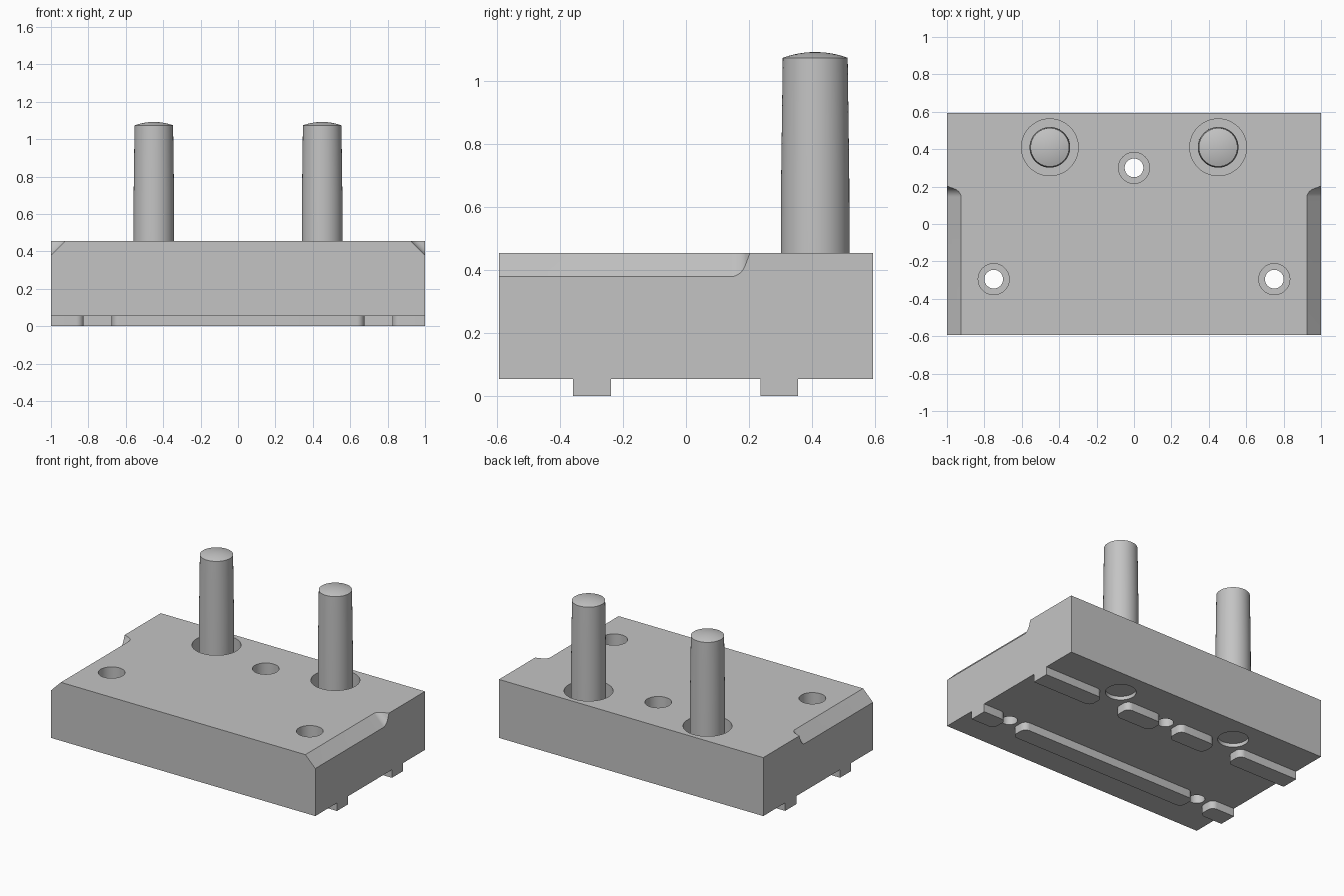
import bpy
import bmesh
import math
from mathutils import Vector

if "Cube" in bpy.data.objects:
    bpy.data.objects.remove(bpy.data.objects["Cube"], do_unlink=True)

HALF_X, HALF_Y = 1.0, 0.593
BASE_Z, TOP_Z = 0.055, 0.455
PIN_X, PIN_Y = 0.45, 0.41
WELL_Z, PIN_END = 0.25, 0.08

steel = bpy.data.materials.new("steel_grey")
steel.use_nodes = True
steel.diffuse_color = (0.55, 0.55, 0.55, 1)
steel.node_tree.nodes["Principled BSDF"].inputs["Base Color"].default_value = (0.55, 0.55, 0.55, 1)


def finish(name, bm):
    bmesh.ops.recalc_face_normals(bm, faces=bm.faces)
    mesh = bpy.data.meshes.new(name)
    bm.to_mesh(mesh)
    bm.free()
    mesh.materials.append(steel)
    obj = bpy.data.objects.new(name, mesh)
    bpy.context.collection.objects.link(obj)
    return obj


def activate(obj):
    bpy.ops.object.select_all(action="DESELECT")
    obj.select_set(True)
    bpy.context.view_layer.objects.active = obj


def smooth(obj):
    activate(obj)
    bpy.ops.object.shade_smooth_by_angle(angle=math.radians(30))


def prism(name, points, offset):
    """Extrude a flat outline along an offset."""
    bm = bmesh.new()
    face = bm.faces.new([bm.verts.new(p) for p in points])
    ext = bmesh.ops.extrude_face_region(bm, geom=[face])
    moved = [v for v in ext["geom"] if isinstance(v, bmesh.types.BMVert)]
    bmesh.ops.translate(bm, verts=moved, vec=offset)
    return finish(name, bm)


def lathe(name, profile, x, y, steps=64):
    """Revolve a (radius, height) profile that starts and ends on the axis."""
    bm = bmesh.new()
    verts = [bm.verts.new((r, 0, z)) for r, z in profile]
    edges = [bm.edges.new(pair) for pair in zip(verts, verts[1:])]
    bmesh.ops.spin(bm, geom=verts + edges, cent=(0, 0, 0), axis=(0, 0, 1),
                   angle=math.tau, steps=steps)
    bmesh.ops.remove_doubles(bm, verts=bm.verts, dist=1e-5)
    bmesh.ops.translate(bm, verts=bm.verts, vec=(x, y, 0))
    return finish(name, bm)


def cut(target, cutter):
    cutter.hide_render = True
    mod = target.modifiers.new("cut", "BOOLEAN")
    mod.operation = "DIFFERENCE"
    mod.solver = "EXACT"
    mod.object = cutter
    activate(target)
    bpy.ops.object.modifier_apply(modifier=mod.name)
    bpy.data.objects.remove(cutter, do_unlink=True)


# Base block
block = prism("base_block",
              [(sx * HALF_X, sy * HALF_Y, BASE_Z) for sx, sy in ((-1, -1), (1, -1), (1, 1), (-1, 1))],
              (0, 0, TOP_Z - BASE_Z))

# Counterbored screw holes
for x, y in ((0, 0.3), (-0.75, -0.295), (0.75, -0.295)):
    cut(block, lathe("screw_hole_cutter",
                     [(0, -0.1), (0.05, -0.1), (0.05, 0.3), (0.083, 0.3), (0.083, 0.6), (0, 0.6)], x, y))

# Stepped wells that hold the pins
for side in (-1, 1):
    cut(block, lathe("pin_well_cutter",
                     [(0, -0.1), (0.095, -0.1), (0.095, WELL_Z), (0.152, WELL_Z), (0.152, 0.6), (0, 0.6)],
                     side * PIN_X, PIN_Y))

# Slanted edge cuts along both sides, each ending in a filleted ramp
ramp = [(-0.7, 0.0), (0.145, 0.0)]
for i in range(1, 9):
    a = math.radians(65) * i / 8
    ramp.append((0.145 + 0.05 * math.sin(a), 0.05 * (1 - math.cos(a))))
ramp += [(0.238, 0.12), (-0.7, 0.12)]
for side in (-1, 1):
    normal = Vector((side, 0, 1)).normalized()
    along = Vector((side, 0, -1)).normalized()
    middle = Vector((side * (HALF_X - 0.0375), 0, TOP_Z - 0.0375))
    outline = [middle - along * 0.2 + normal * n + Vector((0, y, 0)) for y, n in ramp]
    cut(block, prism("edge_cutter", outline, along * 0.4))
smooth(block)


def key(name, x0, x1, y, round_start, round_end, half=0.06, r=0.04):
    """Locating key with rounded corners at the chosen ends."""
    outline = []
    corners = ((x1, 1, 1, 0, round_end), (x0, -1, 1, 90, round_start),
               (x0, -1, -1, 180, round_start), (x1, 1, -1, 270, round_end))
    for x, sx, sy, start, rounded in corners:
        if not rounded:
            outline.append((x, y + sy * half, 0))
            continue
        for i in range(9):
            a = math.radians(start + 90 * i / 8)
            outline.append((x - sx * r + r * math.cos(a), y + sy * (half - r) + r * math.sin(a), 0))
    smooth(prism(name, outline, (0, 0, BASE_Z)))


# Locating keys under the block
FRONT_Y, BACK_Y = -0.298, 0.296
key("front_key_middle", -0.675, 0.675, FRONT_Y, True, True)
for side, label in ((-1, "right"), (1, "left")):
    for name, near, far, y in (("front_key_outer", 0.825, HALF_X, FRONT_Y),
                               ("back_key_outer", 0.55, HALF_X, BACK_Y),
                               ("back_key_inner", 0.075, 0.35, BACK_Y)):
        x0, x1 = sorted((side * near, side * far))
        key(f"{name}_{label}", x0, x1, y, x0 > -HALF_X, x1 < HALF_X)

# Guide pins: shank, slight taper and shallow domed top
PIN_R, SHOULDER, DOME = 0.103, 1.074, 0.018
sphere_r = (PIN_R ** 2 + DOME ** 2) / (2 * DOME)
profile = [(0, PIN_END), (0.095, PIN_END), (0.095, WELL_Z), (0.109, WELL_Z),
           (0.108, 0.7), (PIN_R, SHOULDER)]
for i in range(1, 7):
    r = PIN_R * (1 - i / 6)
    profile.append((r, SHOULDER + DOME - sphere_r + math.sqrt(sphere_r ** 2 - r ** 2)))
for side, label in ((-1, "right"), (1, "left")):
    smooth(lathe(f"guide_pin_{label}", profile, side * PIN_X, PIN_Y))
